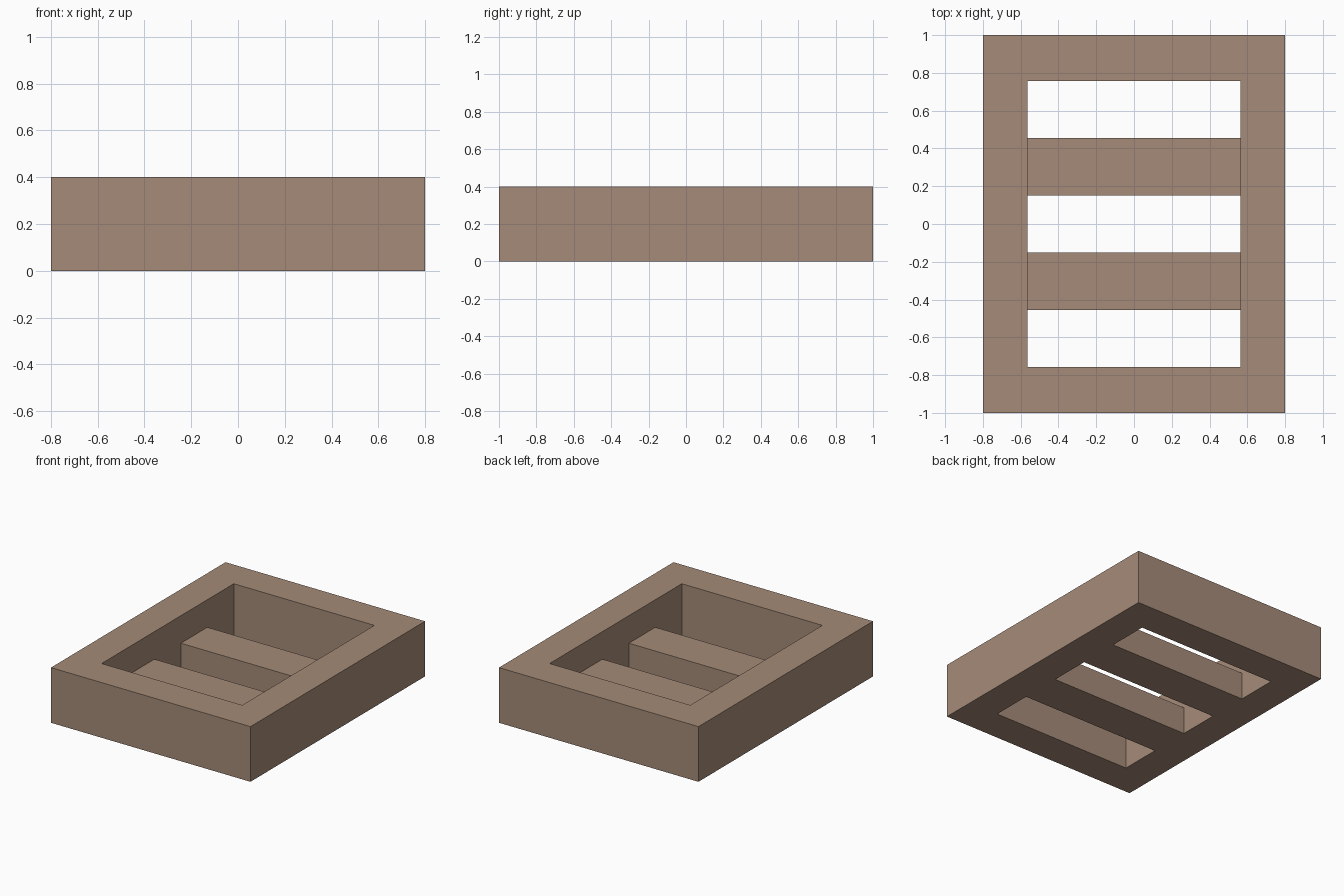
import bpy
import bmesh

LENGTH, WIDTH, HEIGHT = 2.0, 1.6, 0.4
OPEN_X, OPEN_Y = 0.564, 0.757      # half sizes of the opening
SLAT_HEIGHT = 0.2
STRIP = 2 * OPEN_Y / 5             # gaps and slats share one width

cube = bpy.data.objects.get("Cube")
if cube:
    bpy.data.objects.remove(cube, do_unlink=True)

wood = bpy.data.materials.new("light brown wood")
wood.use_nodes = True
colour = (0.376, 0.258, 0.188, 1)
wood.diffuse_color = colour
wood.node_tree.nodes["Principled BSDF"].inputs["Base Color"].default_value = colour


def add_object(name, bm):
    bmesh.ops.recalc_face_normals(bm, faces=bm.faces)
    mesh = bpy.data.meshes.new(name)
    bm.to_mesh(mesh)
    bm.free()
    mesh.materials.append(wood)
    obj = bpy.data.objects.new(name, mesh)
    bpy.context.collection.objects.link(obj)
    return obj


def ring(bm, hx, hy, z):
    corners = ((-hx, -hy), (hx, -hy), (hx, hy), (-hx, hy))
    return [bm.verts.new((x, y, z)) for x, y in corners]


# Frame: four rectangular loops joined into a hollow surround
bm = bmesh.new()
loops = [ring(bm, WIDTH / 2, LENGTH / 2, 0),
         ring(bm, WIDTH / 2, LENGTH / 2, HEIGHT),
         ring(bm, OPEN_X, OPEN_Y, HEIGHT),
         ring(bm, OPEN_X, OPEN_Y, 0)]
for a, b in zip(loops, loops[1:] + loops[:1]):
    for i in range(4):
        j = (i + 1) % 4
        bm.faces.new((a[i], a[j], b[j], b[i]))
add_object("frame", bm)

# Slats: two low bars across the opening, flush with the underside
for name, side in (("front_slat", -1), ("back_slat", 1)):
    bm = bmesh.new()
    bottom = ring(bm, OPEN_X, STRIP / 2, 0)
    top = ring(bm, OPEN_X, STRIP / 2, SLAT_HEIGHT)
    bm.faces.new(bottom)
    bm.faces.new(top)
    for i in range(4):
        j = (i + 1) % 4
        bm.faces.new((bottom[i], bottom[j], top[j], top[i]))
    slat = add_object(name, bm)
    slat.location.y = side * STRIP
